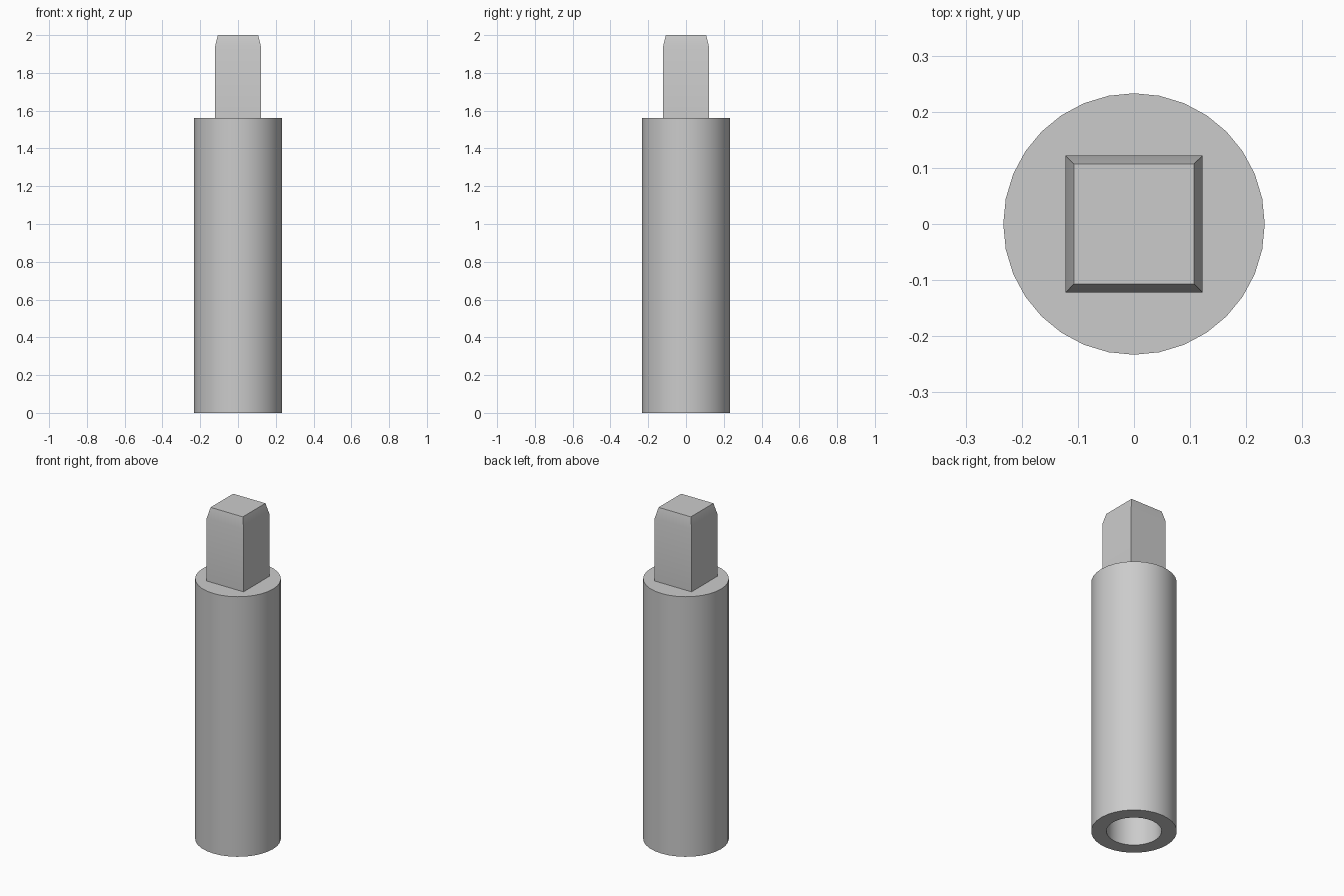
import bpy, bmesh, math

if "Cube" in bpy.data.objects:
    bpy.data.objects.remove(bpy.data.objects["Cube"])

SEGMENTS = 32
BODY_TOP = 1.56
BODY_RADIUS = 0.233
BORE_RADIUS = 0.15
BORE_DEPTH = 1.25

grey = bpy.data.materials.new("plain grey")
grey.use_nodes = True
colour = (0.6, 0.6, 0.6, 1)
grey.diffuse_color = colour
grey.node_tree.nodes["Principled BSDF"].inputs["Base Color"].default_value = colour


def stack(name, rings, sides, turn=0.0):
    """Skin a stack of (radius, z) rings and cap both ends."""
    bm = bmesh.new()
    loops = []
    for radius, z in rings:
        angles = [turn + math.tau * i / sides for i in range(sides)]
        loops.append([bm.verts.new((radius * math.cos(a), radius * math.sin(a), z))
                      for a in angles])
    for low, high in zip(loops, loops[1:]):
        for i in range(sides):
            j = (i + 1) % sides
            bm.faces.new((low[i], low[j], high[j], high[i]))
    bm.faces.new(loops[0])
    bm.faces.new(loops[-1])
    bmesh.ops.recalc_face_normals(bm, faces=bm.faces)
    mesh = bpy.data.meshes.new(name)
    bm.to_mesh(mesh)
    bm.free()
    mesh.materials.append(grey)
    obj = bpy.data.objects.new(name, mesh)
    bpy.context.collection.objects.link(obj)
    bpy.ops.object.select_all(action="DESELECT")
    obj.select_set(True)
    bpy.context.view_layer.objects.active = obj
    bpy.ops.object.shade_smooth_by_angle(angle=math.radians(30))
    return obj


# Round sleeve with a blind bore open at the bottom
stack("sleeve", [(BORE_RADIUS, BORE_DEPTH), (BORE_RADIUS, 0),
                 (BODY_RADIUS, 0), (BODY_RADIUS, BODY_TOP)], SEGMENTS)

# Square drive with a tapered tip
corner = math.sqrt(2)
stack("square_drive", [(0.122 * corner, BODY_TOP), (0.122 * corner, 1.937),
                       (0.107 * corner, 2.0)], 4, math.pi / 4)
